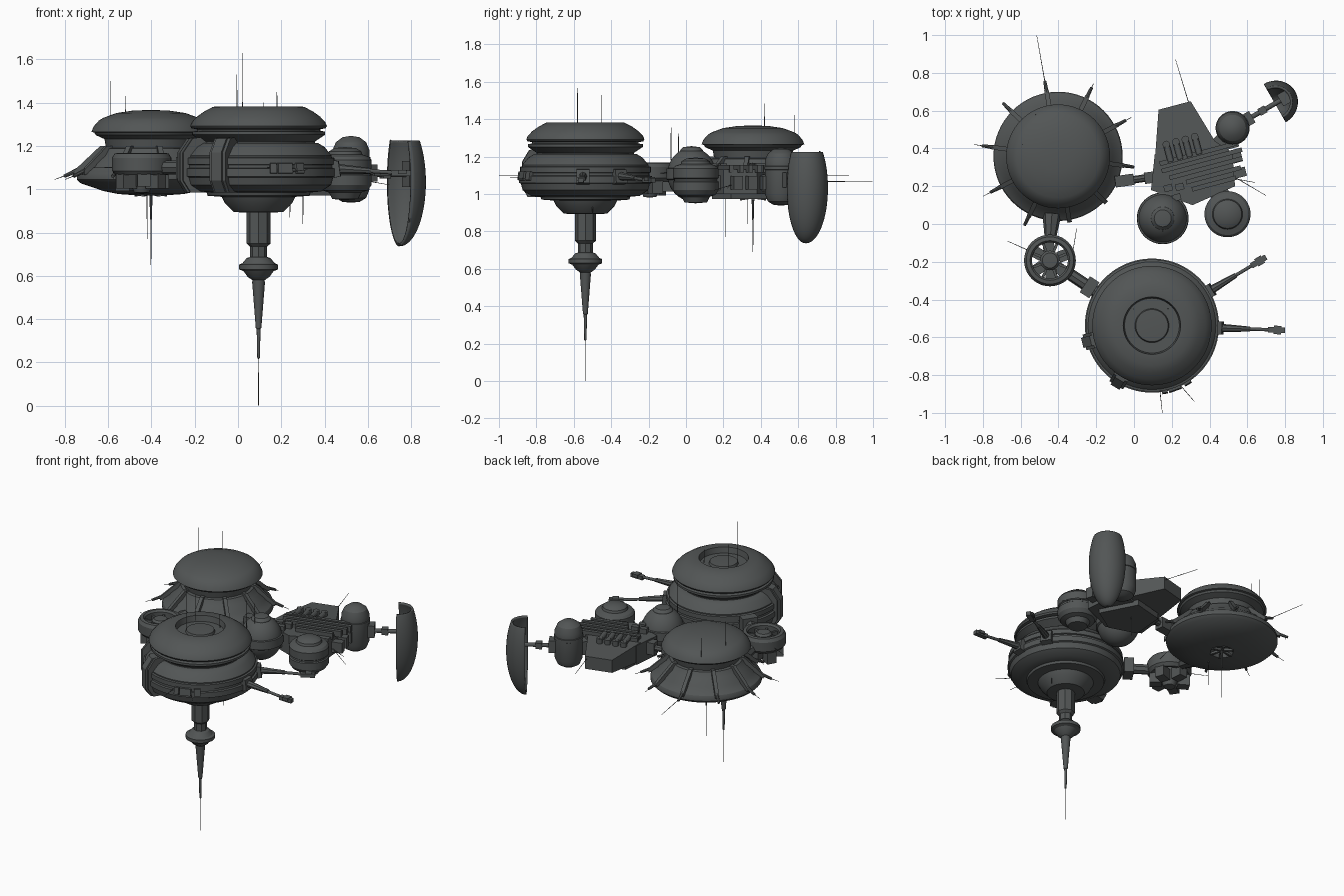
import bpy, bmesh, math
from mathutils import Vector, Matrix

grey = bpy.data.materials.new("dark_hull_grey")
grey.diffuse_color = (0.085, 0.092, 0.092, 1)


def finish(name, bm, matrix=None):
    if matrix is not None:
        bm.transform(matrix)
    bmesh.ops.recalc_face_normals(bm, faces=bm.faces[:])
    me = bpy.data.meshes.new(name)
    bm.to_mesh(me)
    bm.free()
    me.materials.append(grey)
    ob = bpy.data.objects.new(name, me)
    bpy.context.collection.objects.link(ob)
    return ob


def lathe(name, profile, xy, seg=64):
    """Spin (radius, z) points around a vertical axis at xy."""
    bm = bmesh.new()
    vs = [bm.verts.new((r, 0, z)) for r, z in profile]
    es = [bm.edges.new(p) for p in zip(vs, vs[1:])]
    bmesh.ops.spin(bm, geom=vs + es, axis=(0, 0, 1), cent=(0, 0, 0),
                   angle=2 * math.pi, steps=seg, use_duplicate=False)
    bmesh.ops.remove_doubles(bm, verts=bm.verts[:], dist=1e-5)
    return finish(name, bm, Matrix.Translation((*xy, 0)))


def rod(name, p, q, r1, r2=None, seg=12):
    p, q = Vector(p), Vector(q)
    bm = bmesh.new()
    bmesh.ops.create_cone(bm, cap_ends=True, segments=seg, radius1=r1,
                          radius2=r1 if r2 is None else r2, depth=(q - p).length)
    rot = (q - p).to_track_quat('Z', 'Y').to_matrix().to_4x4()
    return finish(name, bm, Matrix.Translation((p + q) / 2) @ rot)


def needle(name, p, q):
    return rod(name, p, q, 0.0022, 0.0012, 5)


def box(name, loc, size, deg=0):
    bm = bmesh.new()
    bmesh.ops.create_cube(bm, size=1)
    return finish(name, bm, Matrix.Translation(loc) @ Matrix.Rotation(math.radians(deg), 4, 'Z')
                  @ Matrix.Diagonal((*size, 1)))


def extrude(name, pts, vec, matrix=None):
    bm = bmesh.new()
    f = bm.faces.new([bm.verts.new(p) for p in pts])
    new = bmesh.ops.extrude_face_region(bm, geom=[f], use_keep_orig=True)["geom"]
    bmesh.ops.translate(bm, vec=vec, verts=[v for v in new if isinstance(v, bmesh.types.BMVert)])
    return finish(name, bm, matrix)


def fin(name, profile, xy, deg, width):
    """Upright (radius, z) outline with thickness, set at an angle around a hub."""
    m = Matrix.Translation((*xy, 0)) @ Matrix.Rotation(math.radians(deg), 4, 'Z')
    return extrude(name, [(r, -width / 2, z) for r, z in profile], (0, width, 0), m)


def slab(name, pts, z0, z1):
    return extrude(name, [(x, y, z0) for x, y in pts], (0, 0, z1 - z0))


def polar(xy, deg, r, z):
    a = math.radians(deg)
    return (xy[0] + r * math.cos(a), xy[1] + r * math.sin(a), z)


# Main station: domed drum with a recessed crown
A = (0.095, -0.538)
lathe("main_dome", [(0, 1.365), (0.085, 1.36), (0.09, 1.345), (0.145, 1.345), (0.152, 1.383),
                    (0.21, 1.381), (0.25, 1.36), (0.285, 1.335), (0.308, 1.31), (0.316, 1.292),
                    (0.31, 1.282), (0.285, 1.277), (0.285, 1.27), (0.308, 1.266), (0.308, 1.252),
                    (0.275, 1.23), (0.26, 1.22), (0.26, 1.19)], A, 80)
lathe("main_body", [(0.25, 1.215), (0.275, 1.213), (0.305, 1.195), (0.338, 1.155), (0.338, 1.148),
                    (0.35, 1.145), (0.35, 1.115), (0.342, 1.112), (0.342, 1.098), (0.355, 1.095),
                    (0.355, 1.06), (0.345, 1.055), (0.335, 1.02), (0.29, 0.99), (0.24, 0.985),
                    (0.235, 0.97), (0.17, 0.965), (0.155, 0.935), (0.115, 0.895), (0.055, 0.892)], A, 80)

# Lower mast of the main station
lathe("mast_column", [(0.056, 0.91), (0.056, 0.75), (0.04, 0.735), (0.04, 0.67)], A, 8)
lathe("mast_ball", [(0.03, 0.69), (0.055, 0.682), (0.075, 0.658), (0.09, 0.652), (0.09, 0.63),
                    (0.07, 0.622), (0.05, 0.595), (0.028, 0.58), (0.028, 0.565)], A, 32)
lathe("mast_spike", [(0.03, 0.575), (0.024, 0.5), (0.013, 0.36), (0.009, 0.355), (0.006, 0.22), (0, 0.215)], A, 16)
needle("mast_needle", (*A, 0), (*A, 0.23))

# Clamps, hull boxes and docking arms on the rim
clamp = [(0.26, 1.21), (0.3, 1.24), (0.335, 1.235), (0.38, 1.17), (0.38, 1.04), (0.345, 0.985), (0.28, 0.985)]
for d in (194, 239):
    fin("rim_clamp", clamp, A, d, 0.055)
    fin("rim_clamp_inner", [(r - 0.012, z) for r, z in clamp], A, d, 0.085)
for d, w in ((290, 0.07), (302, 0.04), (281, 0.03)):
    fin("hull_box", [(0.3, 1.125), (0.362, 1.12), (0.368, 1.075), (0.3, 1.06)], A, d, w)
for d in (31, -2):
    fin("arm_root", [(0.3, 1.14), (0.37, 1.13), (0.38, 1.06), (0.3, 1.04)], A, d, 0.07)
    rod("arm_thick", polar(A, d, 0.36, 1.095), polar(A, d, 0.52, 1.085), 0.023, 0.013, 8)
    rod("arm_thin", polar(A, d, 0.5, 1.085), polar(A, d, 0.65, 1.075), 0.009)
    box("arm_tip", polar(A, d, 0.66, 1.073), (0.09, 0.03, 0.025), d)
    box("arm_tip_claw", polar(A, d, 0.665, 1.08), (0.04, 0.045, 0.02), d)
needle("crown_needle", (0.02, -0.58, 1.36), (0.02, -0.58, 1.63))
needle("crown_needle", (-0.005, -0.45, 1.36), (-0.005, -0.45, 1.53))
needle("crown_needle", (0.18, -0.45, 1.36), (0.18, -0.45, 1.45))
needle("rim_needle", polar(A, 295, 0.34, 1.08), (0.32, -0.94, 1.09))
needle("rim_needle", polar(A, 277, 0.34, 1.1), (0.15, -1.0, 1.1))
needle("belly_needle", (0.24, -0.5, 0.98), (0.24, -0.5, 0.87))

# Second station: mushroom cap over a ribbed skirt
B = (-0.402, 0.358)
lathe("second_cap", [(0, 1.366), (0.08, 1.364), (0.16, 1.352), (0.22, 1.33), (0.24, 1.318), (0.265, 1.29),
                     (0.275, 1.265), (0.262, 1.262), (0.255, 1.25), (0.215, 1.232), (0.205, 1.18)], B)
lathe("second_skirt", [(0.19, 1.195), (0.225, 1.188), (0.245, 1.155), (0.29, 1.118), (0.295, 1.108),
                       (0.335, 1.078), (0.342, 1.062), (0.342, 1.045), (0.325, 1.028), (0.22, 0.992),
                       (0.15, 0.978), (0.07, 0.972), (0.055, 1.0), (0, 1.0)], B)
reach = [0.44, 0.43, 0.65, 0.39, 0.45, 0.45, 0.4, 0.37, 0.37, 0.4]
for i, r in enumerate(reach):
    d = 28 + 36 * i
    fin("skirt_rib", [(0.2, 1.2), (0.235, 1.2), (0.355, 1.088), (0.355, 1.065), (0.22, 1.12)], B, d, 0.024)
    if i not in (7, 8):
        rod("rib_barrel", polar(B, d, 0.32, 1.098), polar(B, d, 0.405, 1.06), 0.012, 0.008, 8)
        needle("rib_needle", polar(B, d, 0.39, 1.066), polar(B, d, r, 1.068 if i == 2 else 1.045))
for i in range(6):
    fin("belly_spoke", [(0.01, 0.995), (0.075, 0.978), (0.075, 0.966), (0.01, 0.975)], B, 60 * i, 0.014)
rod("belly_mast", (*B, 1.0), (*B, 0.86), 0.008, 0.004, 8)
needle("belly_needle", (*B, 0.87), (*B, 0.65))
needle("belly_needle", (-0.42, 0.21, 1.0), (-0.42, 0.21, 0.77))
needle("cap_needle", (-0.59, 0.42, 1.3), (-0.59, 0.42, 1.5))
needle("cap_needle", (-0.52, 0.58, 1.25), (-0.52, 0.58, 1.43))

# Spoked ring hub with equipment underneath
C = (-0.445, -0.193)
lathe("hub_ring", [(0.095, 1.155), (0.105, 1.168), (0.125, 1.165), (0.137, 1.145), (0.137, 1.085),
                   (0.12, 1.065), (0.095, 1.07), (0.095, 1.155)], C, 40)
lathe("hub_core", [(0, 1.16), (0.04, 1.158), (0.052, 1.145), (0.052, 1.03), (0.035, 0.985), (0, 0.98)], C, 24)
for i in range(8):
    fin("hub_spoke", [(0.04, 1.14), (0.1, 1.14), (0.1, 1.11), (0.04, 1.11)], C, 45 * i + 22, 0.014)
for d, z in ((20, 1.04), (95, 1.05), (150, 1.03), (215, 1.04), (275, 1.05), (320, 1.04)):
    box("hub_equipment", polar(C, d, 0.085, z), (0.075, 0.06, 0.075), d)
needle("hub_needle", polar(C, 155, 0.12, 1.1), (-0.67, -0.09, 1.1))
needle("hub_needle", polar(C, 330, 0.12, 1.1), polar(C, 50, 0.22, 1.12))

# Bridges between the modules
rod("bridge_hub_second", (-0.443, -0.075, 1.09), (-0.435, 0.05, 1.07), 0.03, 0.05, 8)
rod("bridge_hub_main", (-0.34, -0.265, 1.1), (-0.19, -0.365, 1.1), 0.032, 0.032, 8)
box("bridge_main_socket", (-0.235, -0.335, 1.1), (0.06, 0.1, 0.1), -33)
rod("bridge_second_works", (-0.1, 0.22, 1.08), (0.14, 0.255, 1.08), 0.02, 0.02, 8)
box("bridge_second_socket", (-0.05, 0.23, 1.08), (0.1, 0.06, 0.07), 8)
box("bridge_works_socket", (0.08, 0.245, 1.08), (0.05, 0.06, 0.08), 8)

# Industrial block: wedge, body, ribs and pipes, all turned 15 degrees
slab("works_body", [(0.09, 0.18), (0.11, 0.37), (0.41, 0.45), (0.52, 0.38), (0.535, 0.2), (0.31, 0.1)], 1.0, 1.13)
wedge = slab("works_wedge", [(0.11, 0.33), (0.13, 0.605), (0.3, 0.65), (0.44, 0.42)], 1.01, 1.135)
for v in wedge.data.vertices:
    if v.co.y > 0.5:
        v.co.z = 1.03 if v.co.z < 1.07 else 1.115
slab("works_belly", [(0.14, 0.2), (0.16, 0.42), (0.36, 0.47), (0.48, 0.24), (0.32, 0.14)], 0.972, 1.01)
turn = Matrix.Translation((0.32, 0.29, 0)) @ Matrix.Rotation(math.radians(15), 4, 'Z')


def works(x, y, z):
    return turn @ Vector((x, y, z))


for y, x, w in ((0.075, 0.04, 0.42), (0.035, 0.05, 0.44), (-0.01, 0.06, 0.4), (-0.055, 0.09, 0.3), (-0.1, 0.08, 0.24)):
    box("works_rib", works(x, y, 1.135), (w, 0.024, 0.04), 15)
for i in range(4):
    x = -0.11 + 0.052 * i
    rod("works_pipe", works(x, 0.07, 1.15), works(x, 0.17, 1.145), 0.017)
    rod("works_pipe_cap", works(x, 0.165, 1.16), works(x, 0.165, 1.1), 0.02)
for x, y in ((-0.16, -0.06), (-0.1, -0.07), (-0.13, -0.12)):
    box("works_box", works(x, y, 1.14), (0.045, 0.035, 0.045), 15)
for y in (-0.08, 0.0, 0.08):
    box("works_side_plate", works(0.22, y, 1.06), (0.08, 0.05, 0.07), 15)
needle("works_needle", (0.29, 0.64, 1.1), (0.22, 0.87, 1.1))
needle("works_needle", (0.53, 0.25, 1.05), (0.7, 0.15, 1.02))
needle("works_needle", (0.53, 0.24, 1.05), (0.64, 0.22, 1.03))
needle("works_belly_needle", (0.3, 0.33, 0.98), (0.3, 0.33, 0.84))

# Tanks: ball, drum and tall capsule
E1, E2, E3 = (0.152, 0.03), (0.495, 0.052), (0.522, 0.508)
ball = [(0.13 * math.sin(a), 1.105 + 0.142 * math.cos(a)) for a in [math.pi * i / 16 for i in range(17)]]
lathe("ball_tank", ball, E1, 48)
lathe("ball_collar", [(0.12, 1.14), (0.135, 1.135), (0.137, 1.08), (0.12, 1.07)], E1, 48)
lathe("ball_cap", [(0, 1.256), (0.045, 1.25), (0.06, 1.235), (0.065, 1.21)], E1, 24)
needle("ball_needle", (0.12, -0.08, 1.18), (0.12, -0.08, 1.4))
needle("ball_needle", (0.152, -0.04, 1.2), (0.152, -0.04, 1.36))
lathe("drum_tank", [(0, 1.195), (0.05, 1.19), (0.075, 1.175), (0.08, 1.16), (0.11, 1.15), (0.122, 1.135),
                    (0.122, 1.085), (0.115, 1.08), (0.115, 1.07), (0.122, 1.065), (0.122, 1.02),
                    (0.105, 0.995), (0.075, 0.985), (0.06, 0.955), (0, 0.95)], E2, 48)
lathe("capsule_tank", [(0, 1.247), (0.04, 1.24), (0.07, 1.217), (0.086, 1.18), (0.086, 1.15), (0.09, 1.148),
                       (0.09, 1.13), (0.086, 1.128), (0.086, 1.0), (0.07, 0.96), (0.04, 0.942), (0, 0.938)], E3, 40)
box("ball_link", (0.2, 0.16, 1.07), (0.1, 0.12, 0.09), -15)
box("drum_link", (0.45, 0.17, 1.06), (0.1, 0.12, 0.08), 15)
box("capsule_link", (0.45, 0.43, 1.06), (0.16, 0.07, 0.09), 45)

# Reflector: truncated half-ellipsoid shell on a jointed arm
box("reflector_arm_socket", (0.6, 0.553, 1.075), (0.06, 0.07, 0.08), 30)
rod("reflector_arm", (0.6, 0.553, 1.07), (0.83, 0.686, 1.07), 0.013)
box("reflector_arm_joint", (0.68, 0.6, 1.07), (0.04, 0.04, 0.04), 30)
box("reflector_mount", (0.8, 0.668, 1.07), (0.06, 0.07, 0.12), 30)
bm = bmesh.new()
bmesh.ops.create_uvsphere(bm, u_segments=48, v_segments=32, radius=1)
bmesh.ops.scale(bm, vec=(0.118, 0.11, 0.29), verts=bm.verts[:])
for co, no in (((0, 0, 0), (-1, 0, 0)), ((0, 0, 0.19), (0, 0, 1))):
    bmesh.ops.bisect_plane(bm, geom=bm.verts[:] + bm.edges[:] + bm.faces[:], plane_co=co,
                           plane_no=no, clear_outer=True)
dish = finish("reflector_shell", bm, Matrix.Translation((0.745, 0.64, 1.033))
              @ Matrix.Rotation(math.radians(30), 4, 'Z'))
shell = dish.modifiers.new("thickness", 'SOLIDIFY')
shell.thickness = 0.014
shell.offset = 0

# Smooth shading with crisp edges
for ob in bpy.data.objects:
    ob.select_set(True)
bpy.context.view_layer.objects.active = dish
bpy.ops.object.shade_smooth_by_angle(angle=math.radians(28))
